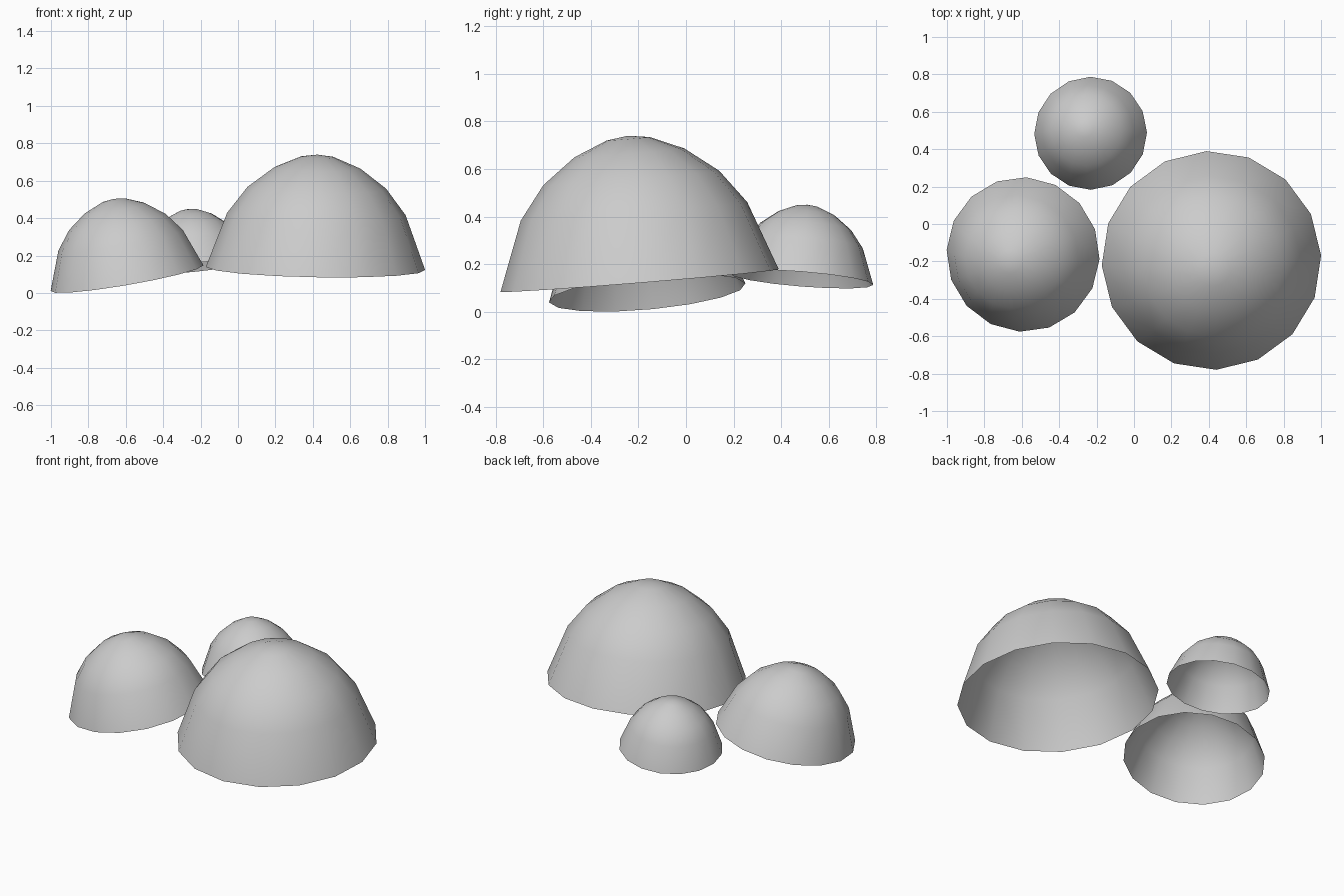
import bpy, bmesh, math
from mathutils import Vector, Matrix

if "Cube" in bpy.data.objects:
    bpy.data.objects.remove(bpy.data.objects["Cube"])

SIDES = 16
# dome profile: radius, height (relative to rim radius 1)
PROFILE = [(1.0, 0.0), (0.814, 0.497), (0.632, 0.737), (0.395, 0.917), (0.155, 1.018)]
APEX = 1.04


def dome(name, centre, radius, slope, spin):
    """Open, hollow dome; slope is the rise of its rim plane along x and y."""
    bm = bmesh.new()
    rings = []
    for r, h in PROFILE:
        rings.append([bm.verts.new((r * math.cos(2 * math.pi * i / SIDES),
                                    r * math.sin(2 * math.pi * i / SIDES), h))
                      for i in range(SIDES)])
    tip = bm.verts.new((0, 0, APEX))
    for i in range(SIDES):
        j = (i + 1) % SIDES
        for low, high in zip(rings, rings[1:]):
            bm.faces.new((low[i], low[j], high[j], high[i]))
        bm.faces.new((rings[-1][i], rings[-1][j], tip))
    for f in bm.faces:
        f.smooth = True
    # spin, tilt and place the dome
    normal = Vector((-slope[0], -slope[1], 1)).normalized()
    tilt = Vector((0, 0, 1)).rotation_difference(normal).to_matrix().to_4x4()
    bm.transform(Matrix.Translation(centre) @ tilt
                 @ Matrix.Rotation(math.radians(spin), 4, 'Z') @ Matrix.Scale(radius, 4))
    mesh = bpy.data.meshes.new(name)
    bm.to_mesh(mesh)
    bm.free()
    obj = bpy.data.objects.new(name, mesh)
    bpy.context.collection.objects.link(obj)
    return obj


# three tilted caps
dome("large_cap", (0.414, -0.195, 0.131), 0.587, (-0.017, 0.081), 2.6)
dome("medium_cap", (-0.593, -0.163, 0.079), 0.415, (0.172, 0.09), -3)
dome("small_cap", (-0.232, 0.485, 0.137), 0.303, (0.104, -0.08), 0.5)
